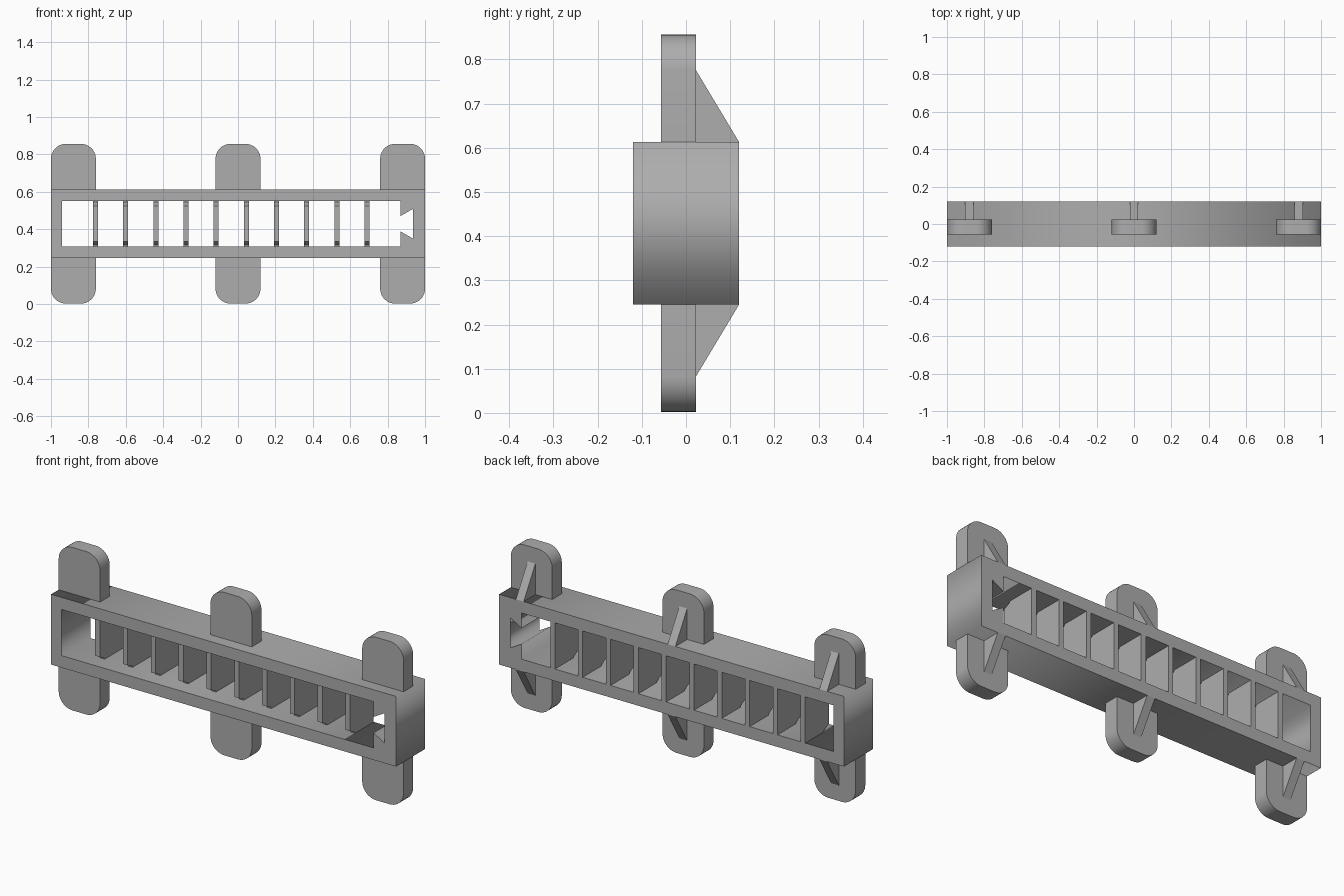
import bpy, bmesh, math
from mathutils import Vector

if "Cube" in bpy.data.objects:
    bpy.data.objects.remove(bpy.data.objects["Cube"])

Z0, Z1 = 0.245, 0.613          # frame bottom and top
MID = (Z0 + Z1) / 2
YF, YB = -0.12, 0.12           # frame front and back

grey = bpy.data.materials.new("plain grey")
grey.diffuse_color = (0.42, 0.42, 0.42, 1)
grey.use_nodes = True
grey.node_tree.nodes["Principled BSDF"].inputs["Base Color"].default_value = grey.diffuse_color


def prism(name, points, offset):
    """Extrude a planar outline of 3D points along offset."""
    bm = bmesh.new()
    face = bm.faces.new([bm.verts.new(p) for p in points])
    ext = bmesh.ops.extrude_face_region(bm, geom=[face])
    verts = [g for g in ext["geom"] if isinstance(g, bmesh.types.BMVert)]
    bmesh.ops.translate(bm, verts=verts, vec=Vector(offset))
    bmesh.ops.recalc_face_normals(bm, faces=bm.faces)
    me = bpy.data.meshes.new(name)
    bm.to_mesh(me)
    bm.free()
    me.materials.append(grey)
    ob = bpy.data.objects.new(name, me)
    bpy.context.collection.objects.link(ob)
    return ob


def smooth(ob):
    bpy.ops.object.select_all(action='DESELECT')
    ob.select_set(True)
    bpy.context.view_layer.objects.active = ob
    bpy.ops.object.shade_smooth_by_angle(angle=math.radians(30))


# Frame: outer rectangle with a window that ends in a dovetail notch
outer = [(-1, Z0), (1, Z0), (1, Z1), (-1, Z1)]
window = [(-0.94, 0.308), (0.87, 0.308), (0.87, 0.387), (0.935, 0.35),
          (0.935, 0.508), (0.87, 0.471), (0.87, 0.55), (-0.94, 0.55)]
curve = bpy.data.curves.new("frame", 'CURVE')
curve.dimensions = '2D'
curve.fill_mode = 'BOTH'
curve.extrude = YB
for loop in (outer, window):
    sp = curve.splines.new('POLY')
    sp.points.add(len(loop) - 1)
    for p, (x, z) in zip(sp.points, loop):
        p.co = (x, z, 0, 1)
    sp.use_cyclic_u = True
frame = bpy.data.objects.new("frame", curve)
frame.rotation_euler.x = math.pi / 2
bpy.context.collection.objects.link(frame)
frame.select_set(True)
bpy.context.view_layer.objects.active = frame
bpy.ops.object.convert(target='MESH')
frame = bpy.context.object
bm = bmesh.new()
bm.from_mesh(frame.data)
bmesh.ops.remove_doubles(bm, verts=bm.verts, dist=1e-4)
bmesh.ops.recalc_face_normals(bm, faces=bm.faces)
bm.to_mesh(frame.data)
bm.free()
frame.data.materials.clear()
frame.data.materials.append(grey)

# Thin dividers, flush at the back, set back and undercut at the front
half = [(YB, 0.125), (-0.035, 0.125), (-0.035, 0.115), (-0.075, 0.095)]
profile = half + [(y, -h) for y, h in reversed(half)]
for i in range(10):
    x = -0.762 + i * 0.1613
    prism(f"divider_{i + 1}", [(x - 0.0135, y, MID + h) for y, h in profile],
          (0.027, 0, 0))

# Rounded tabs with triangular braces behind, above and below the frame
R = 0.08
for cx, place in ((-0.88, "left"), (0, "middle"), (0.88, "right")):
    for s, level in ((1, "upper"), (-1, "lower")):
        h = MID - 0.002
        w = 0.12
        base = Z1 - MID
        pts = [(-w, base)]
        for c, start in ((-1, 180), (1, 90)):
            for k in range(11):
                a = math.radians(start - 9 * k)
                pts.append((c * (w - R) + R * math.cos(a), h - R + R * math.sin(a)))
        pts.append((w, base))
        tab = prism(f"{level}_{place}_tab",
                    [(cx + x, -0.057, MID + s * z) for x, z in pts], (0, 0.08, 0))
        smooth(tab)
        tri = [(0.023, base), (YB, base), (0.023, 0.346)]
        prism(f"{level}_{place}_brace",
              [(cx - 0.0225, y, MID + s * z) for y, z in tri], (0.045, 0, 0))
